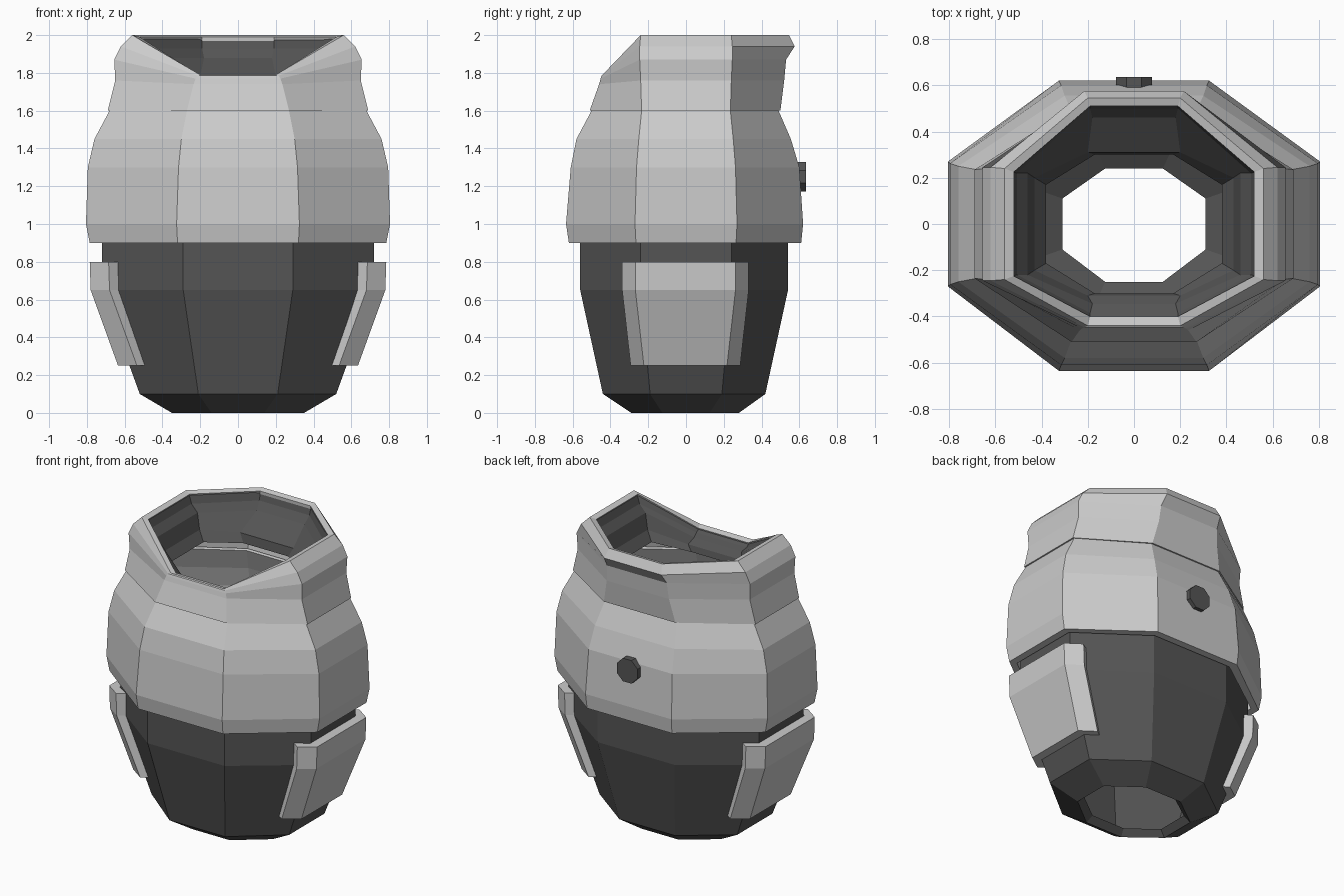
import bpy, bmesh, math
from mathutils import Matrix

if "Cube" in bpy.data.objects:
    bpy.data.objects.remove(bpy.data.objects["Cube"])

dark = bpy.data.materials.new("dark_grey")
dark.diffuse_color = (0.09, 0.09, 0.09, 1)
dark.use_nodes = True
dark.node_tree.nodes["Principled BSDF"].inputs["Base Color"].default_value = dark.diffuse_color


def finish(name, bm, mat=None):
    bmesh.ops.recalc_face_normals(bm, faces=bm.faces)
    me = bpy.data.meshes.new(name)
    bm.to_mesh(me)
    bm.free()
    ob = bpy.data.objects.new(name, me)
    bpy.context.collection.objects.link(ob)
    if mat:
        me.materials.append(mat)
    return ob


def octagon(X, a, yf, yb, b, z, zf=None):
    """Eight-sided ring; zf is the height of the two front corners."""
    zf = z if zf is None else zf
    return [(-a, -yf, zf), (a, -yf, zf), (X, -b, z), (X, b, z),
            (a, yb, z), (-a, yb, z), (-X, b, z), (-X, -b, z)]


def loft(name, rings, mat=None, closed=False, caps=False):
    """Skin consecutive rings; closed joins the last ring to the first."""
    bm = bmesh.new()
    vs = [[bm.verts.new(p) for p in r] for r in rings]
    n = len(vs[0])
    pairs = list(zip(vs, vs[1:])) + ([(vs[-1], vs[0])] if closed else [])
    for r, s in pairs:
        for i in range(n):
            j = (i + 1) % n
            bm.faces.new((r[i], r[j], s[j], s[i]))
    if caps:
        bm.faces.new(vs[0])
        bm.faces.new(vs[-1])
    return finish(name, bm, mat)


# Lower body: outer wall, then inner wall, open at the bottom
loft("lower_body", [octagon(*r) for r in [
    (.35, .14, .29, .28, .125, 0),
    (.52, .21, .44, .42, .19, .1),
    (.72, .29, .56, .54, .24, .65),
    (.72, .29, .56, .54, .24, 1.05),
    (.68, .27, .52, .50, .225, 1.05),
    (.68, .27, .52, .50, .225, .65),
    (.48, .19, .40, .38, .17, .12),
    (.31, .125, .25, .24, .11, .04)]], dark, closed=True)

# Upper shell
loft("upper_shell", [octagon(*r) for r in [
    (.785, .32, .62, .61, .265, .9),
    (.805, .325, .635, .62, .27, 1.0),
    (.795, .315, .61, .60, .262, 1.3),
    (.76, .30, .58, .555, .25, 1.45),
    (.68, .27, .50, .49, .235, 1.6),
    (.64, .25, .46, .45, .22, 1.59),
    (.715, .28, .53, .51, .235, 1.44),
    (.745, .295, .565, .555, .25, 1.3),
    (.755, .305, .585, .57, .255, 1.0),
    (.735, .30, .57, .56, .25, .9)]], closed=True)

# Collar with a dipped front
loft("collar", [octagon(*r) for r in [
    (.69, .27, .51, .50, .235, 1.6, 1.6),
    (.65, .235, .46, .52, .24, 1.76, 1.74),
    (.655, .225, .452, .53, .245, 1.87, 1.77),
    (.62, .215, .447, .575, .245, 1.94, 1.785),
    (.56, .20, .44, .545, .24, 2.0, 1.79),
    (.52, .19, .40, .51, .225, 1.99, 1.78),
    (.57, .20, .41, .515, .235, 1.92, 1.755),
    (.65, .25, .47, .46, .225, 1.6, 1.6)]], closed=True)

# Dark neck lining that funnels inward
loft("neck_lining", [octagon(*r) for r in [
    (.525, .19, .405, .515, .225, 1.98, 1.77),
    (.505, .19, .385, .50, .22, 1.93, 1.755),
    (.46, .18, .345, .46, .22, 1.88, 1.74),
    (.43, .20, .31, .31, .20, 1.78, 1.70),
    (.38, .17, .30, .30, .17, 1.72, 1.66)]], dark)


# Side plates: bent cross-section lofted over three heights, mirrored
def plate_section(z, x, y, s):
    half = [(x, y), (x - .1, y + .07), (x - .15, y + .035), (x - .065, y - .02)]
    pts = half + [(px, -py) for px, py in reversed(half)]
    return [(s * px, py - .003, z) for px, py in pts]


for side, s in (("right", 1), ("left", -1)):
    loft(side + "_side_plate", [plate_section(z, x, y, s) for z, x, y in
                                ((.25, .635, .22), (.65, .78, .265), (.8, .785, .265))],
         caps=True)

# Round button on the back
bm = bmesh.new()
bmesh.ops.create_cone(bm, cap_ends=True, segments=8, radius1=.085, radius2=.085, depth=.08,
                      matrix=Matrix.Translation((0, .595, 1.25))
                      @ Matrix.Rotation(math.pi / 2, 4, 'X')
                      @ Matrix.Rotation(math.pi / 8, 4, 'Z'))
finish("back_button", bm, dark)
